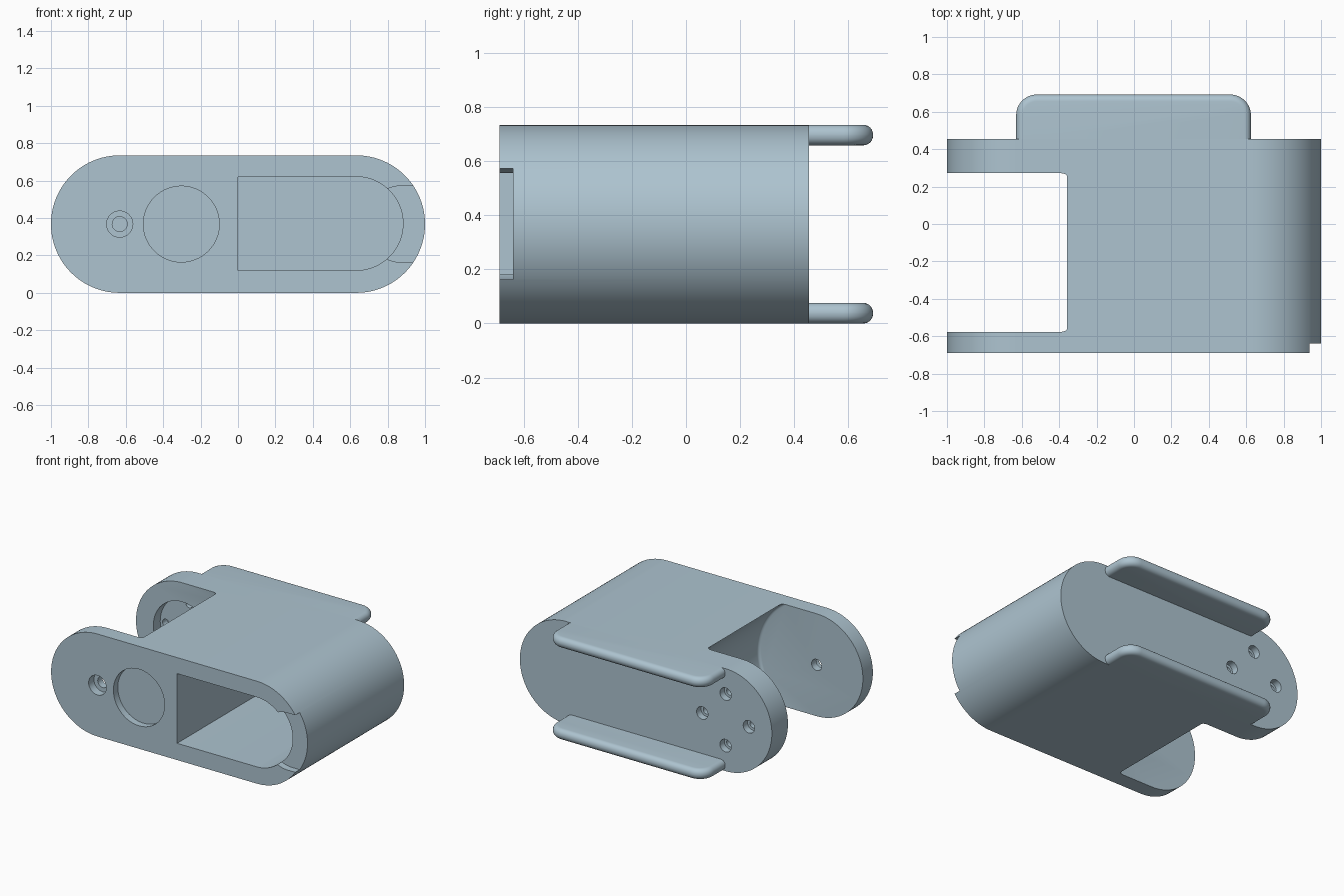
import bpy, bmesh
from math import sin, cos, pi, radians
from mathutils import Vector

cube = bpy.data.objects.get("Cube")
if cube:
    bpy.data.objects.remove(cube)

mat = bpy.data.materials.new("pale blue grey")
mat.use_nodes = True
COLOUR = (0.42, 0.55, 0.63, 1)
mat.diffuse_color = COLOUR
mat.node_tree.nodes["Principled BSDF"].inputs["Base Color"].default_value = COLOUR

MID = 0.3675          # centre height, also the radius of the rounded ends
END = 1 - MID         # centre of each rounded end
FRONT, BACK = -0.69, 0.455


def arc(cx, cy, r, a0, a1, n):
    """Points along an arc, angles in degrees."""
    return [(cx + r * cos(radians(a0 + (a1 - a0) * i / n)),
             cy + r * sin(radians(a0 + (a1 - a0) * i / n))) for i in range(n + 1)]


def circle(cx, cz, r, n=64):
    return arc(cx, cz, r, 0, 360, n)[:-1]


def prism(name, pts, lo, hi, axis="y", bevel=0.0, segments=6):
    """Extrude a profile along y (points are x, z) or z (points are x, y)."""
    place = (lambda p, d: (p[0], d, p[1])) if axis == "y" else (lambda p, d: (p[0], p[1], d))
    bm = bmesh.new()
    face = bm.faces.new([bm.verts.new(place(p, lo)) for p in pts])
    ext = bmesh.ops.extrude_face_region(bm, geom=[face])
    moved = [g for g in ext["geom"] if isinstance(g, bmesh.types.BMVert)]
    bmesh.ops.translate(bm, verts=moved, vec=Vector(place((0, 0), hi - lo)))
    bmesh.ops.recalc_face_normals(bm, faces=bm.faces)
    if bevel:
        k = 1 if axis == "y" else 2
        rims = [e for e in bm.edges if abs(e.verts[0].co[k] - e.verts[1].co[k]) < 1e-5]
        bmesh.ops.bevel(bm, geom=rims, offset=bevel, segments=segments,
                        profile=0.5, affect="EDGES")
    mesh = bpy.data.meshes.new(name)
    bm.to_mesh(mesh)
    bm.free()
    mesh.materials.append(mat)
    ob = bpy.data.objects.new(name, mesh)
    bpy.context.collection.objects.link(ob)
    return ob


# Stadium-shaped housing
housing = prism("housing", arc(END, MID, MID, -90, 90, 48) + arc(-END, MID, MID, 90, 270, 48),
                FRONT, BACK)


def combine(tool, operation="DIFFERENCE"):
    mod = housing.modifiers.new(tool.name, "BOOLEAN")
    mod.operation, mod.object, mod.solver = operation, tool, "EXACT"
    bpy.context.view_layer.objects.active = housing
    bpy.ops.object.modifier_apply(modifier=mod.name)
    bpy.data.objects.remove(tool)


def cut(name, pts, lo, hi, bevel=0.0):
    combine(prism(name, pts, lo, hi, bevel=bevel, segments=4))


# Round clearance between the two hinge plates
cut("hinge_gap", circle(-END, MID, 0.459, 128), -0.577, 0.272, bevel=0.02)

# Deep pocket with one rounded end
cut("pocket", [(0, 0.12)] + arc(END, MID + 0.003, 0.25, -90, 90, 40) + [(0, 0.62)],
    FRONT - 0.1, 0.34)

# Shallow finger notch at the pocket's rounded end
cut("finger_notch", arc(0.88, MID, 0.205, 90, 270, 40) + [(1.2, MID - 0.205), (1.2, MID + 0.205)],
    FRONT - 0.1, FRONT + 0.05)

# Round recess and stepped pivot hole in the front
cut("round_recess", circle(-0.303, MID, 0.203), FRONT - 0.1, FRONT + 0.05)
cut("pivot_counterbore", circle(-END, MID, 0.07, 40), FRONT - 0.1, FRONT + 0.06)
cut("pivot_hole", circle(-END, MID, 0.04, 32), FRONT - 0.1, -0.5)

# Disc seat and four stepped screw holes in the back plate
cut("disc_seat", circle(-END, MID, 0.23), 0.2, 0.35)
for i in range(4):
    x, z = -END + 0.185 * cos(i * pi / 2), MID + 0.185 * sin(i * pi / 2)
    cut("screw_hole", circle(x, z, 0.027, 24), 0.3, BACK + 0.1)
    cut("screw_counterbore", circle(x, z, 0.045, 32), 0.405, BACK + 0.1)

# Rounded tongues at the back, top and bottom
tongue = [(-0.63, 0.38), (0.625, 0.38)] + arc(0.515, 0.582, 0.11, 0, 90, 12) \
    + arc(-0.52, 0.582, 0.11, 90, 180, 12)
for name, z in (("lower_tongue", 0), ("upper_tongue", 2 * MID - 0.076)):
    combine(prism(name, tongue, z, z + 0.076, axis="z", bevel=0.036), "UNION")

# Smooth rounded surfaces, keeping crisp edges
bpy.ops.object.select_all(action="DESELECT")
housing.select_set(True)
bpy.context.view_layer.objects.active = housing
bpy.ops.object.shade_smooth_by_angle(angle=radians(30))
